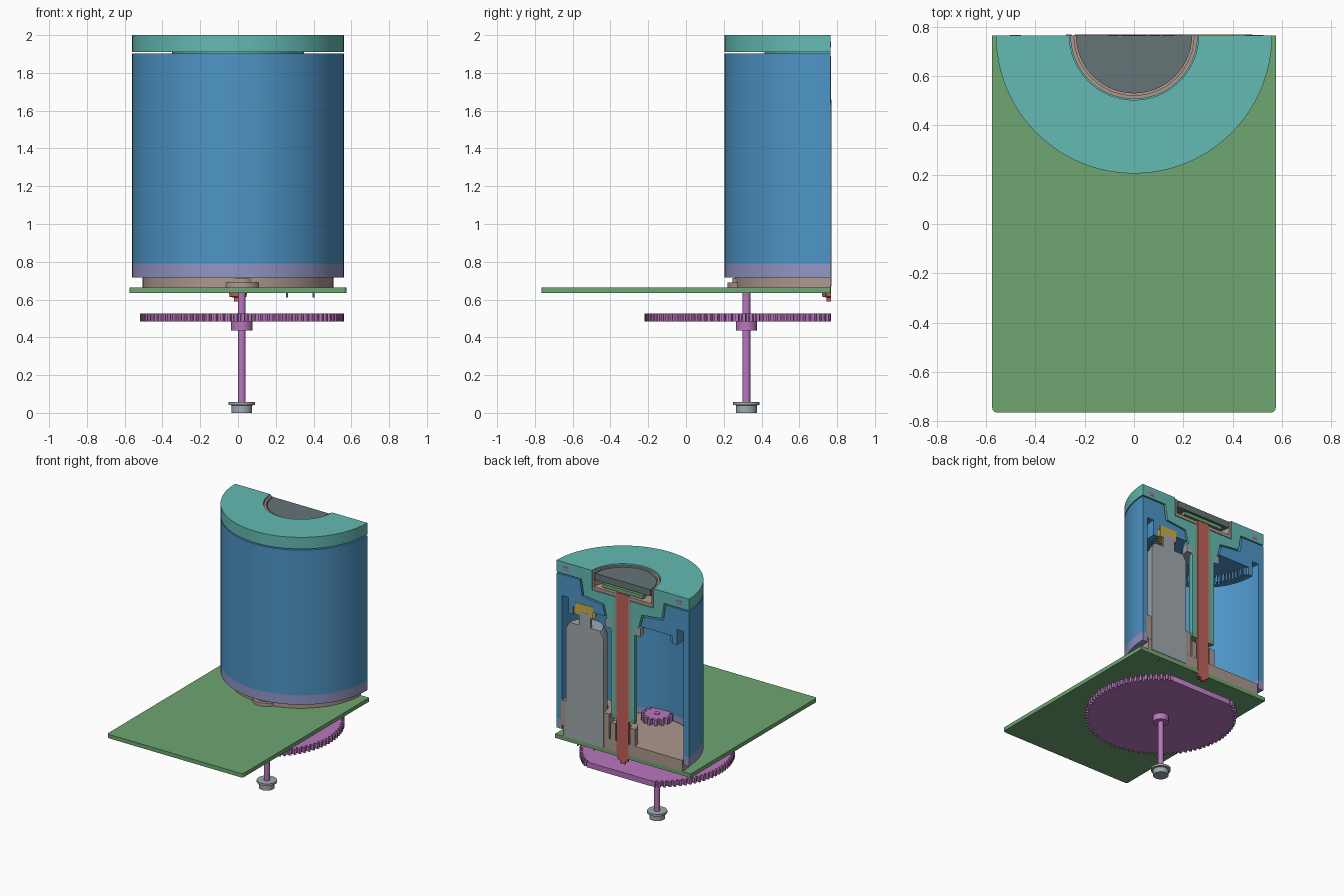
import bpy, bmesh, math
from mathutils import Matrix, Vector

cube = bpy.data.objects.get("Cube")
if cube:
    bpy.data.objects.remove(cube, do_unlink=True)

CUT = 0.765  # section plane, y; also the main axis


def material(name, rgb):
    lin = [((c / 255 + 0.055) / 1.055) ** 2.4 for c in rgb] + [1.0]
    m = bpy.data.materials.new(name)
    m.use_nodes = True
    m.diffuse_color = lin
    m.node_tree.nodes["Principled BSDF"].inputs["Base Color"].default_value = lin
    return m


TEAL = material("teal", (100, 187, 179))
GREEN = material("board green", (110, 166, 113))
DARK = material("dark grey", (102, 116, 119))
BLUE = material("blue", (78, 149, 198))
LAVENDER = material("lavender", (146, 150, 197))
BROWN = material("warm brown", (172, 152, 142))
PURPLE = material("purple", (184, 119, 189))
GREY = material("light grey", (160, 169, 174))
RED = material("red", (192, 98, 91))
YELLOW = material("yellow", (208, 172, 70))


def finish(name, bm, mat):
    bmesh.ops.remove_doubles(bm, verts=bm.verts, dist=1e-5)
    bmesh.ops.recalc_face_normals(bm, faces=bm.faces)
    mesh = bpy.data.meshes.new(name)
    bm.to_mesh(mesh)
    bm.free()
    mesh.materials.append(mat)
    ob = bpy.data.objects.new(name, mesh)
    bpy.context.collection.objects.link(ob)
    bpy.ops.object.select_all(action='DESELECT')
    ob.select_set(True)
    bpy.context.view_layer.objects.active = ob
    bpy.ops.object.shade_smooth_by_angle(angle=math.radians(30))
    return ob


def revolve(name, profile, mat, x=0.0, y=CUT, half=True, steps=64):
    """Turn a closed (radius, height) outline; half turns get flat section faces."""
    bm = bmesh.new()
    span = math.pi if half else 2 * math.pi
    rings = []
    for i in range(steps + 1 if half else steps):
        a = math.pi + span * i / steps
        rings.append([bm.verts.new((x + r * math.cos(a), y + r * math.sin(a), z))
                      for r, z in profile])
    n = len(profile)
    for i in range(steps):
        a, b = rings[i], rings[(i + 1) % len(rings)]
        for j in range(n):
            k = (j + 1) % n
            if profile[j][0] > 0 or profile[k][0] > 0:
                bm.faces.new((a[j], a[k], b[k], b[j]))
    if half:
        bm.faces.new(rings[0])
        bm.faces.new(rings[-1][::-1])
    # collapse the slivers at the axis
    bmesh.ops.remove_doubles(bm, verts=bm.verts, dist=1e-5)
    bmesh.ops.dissolve_degenerate(bm, edges=bm.edges, dist=1e-6)
    return finish(name, bm, mat)


def ring(name, r0, r1, z0, z1, mat, **kw):
    return revolve(name, [(r0, z0), (r1, z0), (r1, z1), (r0, z1)], mat, **kw)


def prism(name, points, z0, z1, mat):
    """Extrude a flat outline and trim it at the section plane."""
    bm = bmesh.new()
    face = bm.faces.new([bm.verts.new((px, py, z0)) for px, py in points])
    top = bmesh.ops.extrude_face_region(bm, geom=[face])["geom"]
    bmesh.ops.translate(bm, vec=(0, 0, z1 - z0),
                        verts=[v for v in top if isinstance(v, bmesh.types.BMVert)])
    cut = bmesh.ops.bisect_plane(bm, geom=bm.verts[:] + bm.edges[:] + bm.faces[:],
                                 plane_co=(0, CUT + 0.003, 0), plane_no=(0, 1, 0),
                                 clear_outer=True)["geom_cut"]
    edges = [e for e in cut if isinstance(e, bmesh.types.BMEdge)]
    if edges:
        bmesh.ops.contextual_create(bm, geom=edges)
    return finish(name, bm, mat)


def gear(name, x, y, root, tip, teeth, z0, z1, mat):
    pts = []
    for i in range(teeth):
        for f, r in ((0, root), (0.3, root), (0.42, tip), (0.85, tip)):
            a = 2 * math.pi * (i + f) / teeth
            pts.append((x + r * math.cos(a), y + r * math.sin(a)))
    return prism(name, pts, z0, z1, mat)


# Circuit board with rounded front corners
board = [(0.575, CUT), (-0.575, CUT)]
for cx, a0 in ((-0.555, 180), (0.555, 270)):
    for i in range(6):
        a = math.radians(a0 + 18 * i)
        board.append((cx + 0.02 * math.cos(a), -0.745 + 0.02 * math.sin(a)))
prism("circuit_board", board, 0.635, 0.665, GREEN)

# Base plate, motor seat and central boss
revolve("base_plate", [(0.05, 0.665), (0.505, 0.665), (0.505, 0.75), (0.05, 0.75)], BROWN)
ring("motor_seat", 0.16, 0.205, 0.75, 0.94, BROWN, x=0.32, y=CUT + 0.001)
ring("centre_boss", 0.06, 0.105, 0.75, 0.88, BROWN, y=CUT + 0.001)
AX, AY = 0.02, 0.32  # drive shaft position
ring("bearing_pad", 0.02, 0.10, 0.665, 0.69, BROWN, x=AX, y=AY, half=False)
ring("bearing_collar", 0.02, 0.075, 0.69, 0.715, BROWN, x=AX, y=AY, half=False)

# Housing with stepped top, inner ring wall and bottom trim
revolve("housing", [(0.515, 0.79), (0.56, 0.79), (0.56, 1.902), (0.362, 1.902),
                    (0.345, 1.78), (0.172, 1.76), (0.15, 1.68), (0.42, 1.68),
                    (0.42, 1.62), (0.46, 1.62), (0.46, 1.74), (0.515, 1.74)], BLUE)
ring("housing_trim", 0.515, 0.56, 0.718, 0.79, LAVENDER)

# Internal gear teeth on the ring wall
bm = bmesh.new()
for i in range(1, 50):
    a = math.pi + math.pi * i / 50
    mat = (Matrix.Translation((0.408 * math.cos(a), CUT + 0.408 * math.sin(a), 1.65))
           @ Matrix.Rotation(a, 4, 'Z') @ Matrix.Diagonal((0.03, 0.013, 0.06, 1)))
    bmesh.ops.create_cube(bm, size=1, matrix=mat)
finish("ring_gear_teeth", bm, BLUE)

# Turning cap with its long central sleeve
revolve("cap", [(0.56, 2.0), (0.56, 1.911), (0.35, 1.911), (0.33, 1.79), (0.16, 1.77),
                (0.135, 1.67), (0.10, 1.65), (0.10, 0.95), (0.07, 0.95), (0.07, 1.85),
                (0.262, 1.85), (0.262, 2.0)], TEAL)
ring("cap_bearing", 0.10, 0.148, 1.60, 1.665, GREY)
for side in (-1, 1):
    revolve(f"cap_magnet_{'left' if side > 0 else 'right'}",
            [(0, 1.935), (0.022, 1.935), (0.022, 1.965), (0, 1.965)], PURPLE,
            x=side * 0.48, y=CUT + 0.002, steps=16)

# Display: cup, small board and dark disc in the cap recess
revolve("display_cup", [(0.05, 0.92), (0.06, 0.92), (0.06, 1.855), (0.258, 1.855),
                        (0.258, 1.99), (0.243, 1.99), (0.243, 1.88), (0.05, 1.88)], BROWN)
ring("display_board", 0.0, 0.17, 1.895, 1.922, GREEN)
ring("display_disc", 0.0, 0.235, 1.935, 1.985, DARK)
ring("inner_sleeve", 0.06, 0.07, 0.92, 1.85, GREEN)
ring("sleeve_end", 0.07, 0.10, 0.92, 0.95, GREEN)

# Central rod and its stepped lower end
revolve("centre_rod", [(0, 0.59), (0.022, 0.59), (0.022, 0.61), (0.045, 0.615),
                       (0.05, 0.66), (0.05, 1.89), (0, 1.89)], RED, y=CUT + 0.002)

# Motor, pinion and solder pins
revolve("motor", [(0, 0.67), (0.16, 0.67), (0.16, 1.50), (0.13, 1.555), (0.05, 1.555),
                  (0.05, 1.66), (0, 1.66)], GREY, x=0.32, y=CUT + 0.004)
gear("motor_pinion", 0.33, CUT, 0.07, 0.088, 14, 1.63, 1.72, YELLOW)
for px in (0.26, 0.40):
    ring(f"motor_pin_{'inner' if px < 0.3 else 'outer'}", 0, 0.005, 0.612, 0.64, GREY,
         x=px, y=0.74, half=False, steps=8)

# Drive shaft, gears and foot
ring("drive_shaft", 0, 0.021, 0.05, 0.805, PURPLE, x=AX, y=AY, half=False, steps=32)
gear("drive_gear", AX, AY, 0.517, 0.54, 90, 0.483, 0.525, PURPLE)
ring("drive_gear_hub", 0, 0.056, 0.435, 0.483, PURPLE, x=AX, y=AY, half=False)
gear("upper_pinion", AX, AY, 0.085, 0.112, 14, 0.755, 0.80, PURPLE)
revolve("shaft_foot", [(0, 0), (0.055, 0), (0.055, 0.04), (0.07, 0.042), (0.07, 0.058),
                       (0, 0.058)], GREY, x=AX, y=AY, half=False)
